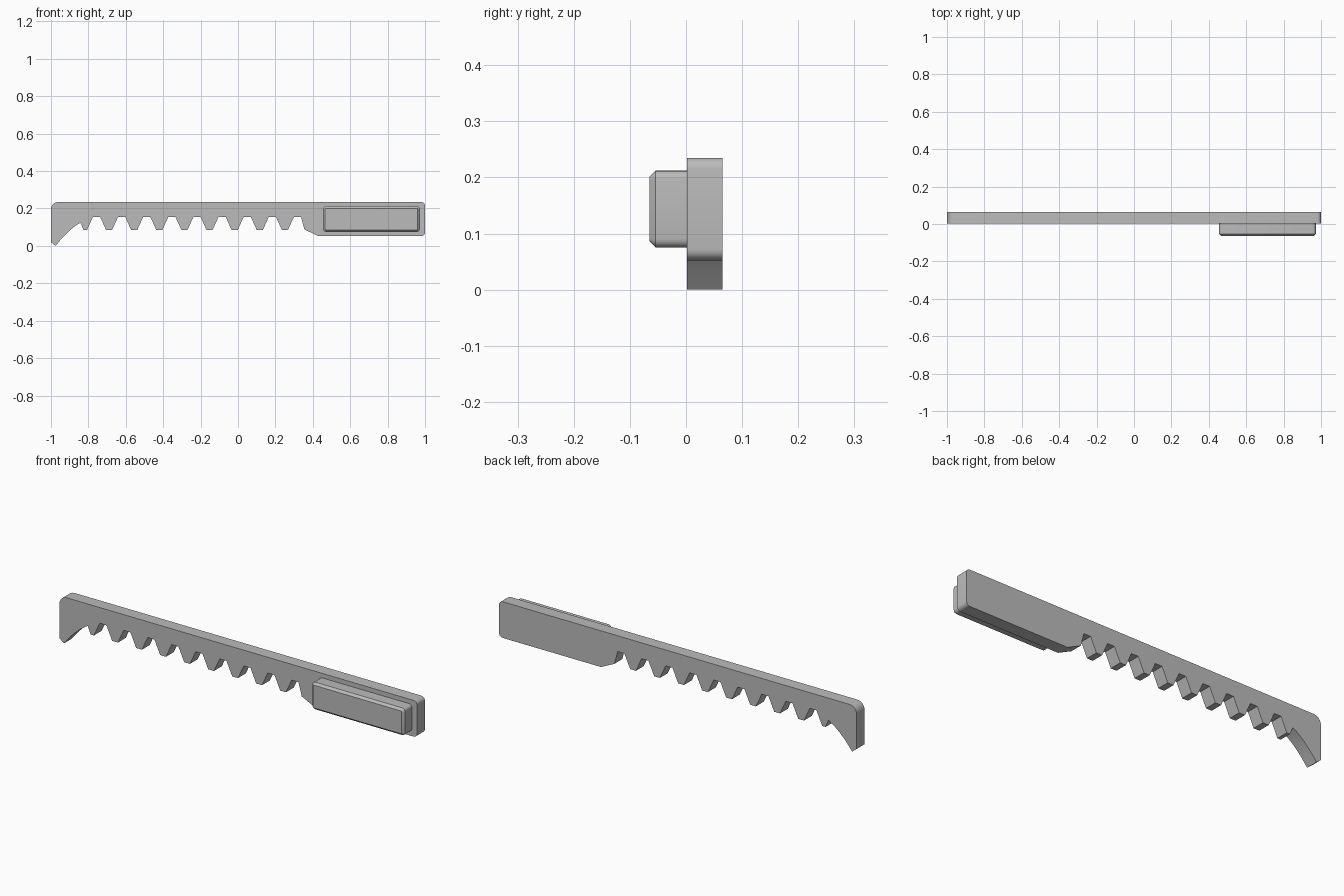
import bpy, bmesh, math

cube = bpy.data.objects.get("Cube")
if cube:
    bpy.data.objects.remove(cube, do_unlink=True)

grey = bpy.data.materials.new("plain_grey")
grey.use_nodes = True
color = (0.5, 0.5, 0.5, 1)
grey.diffuse_color = color
grey.node_tree.nodes["Principled BSDF"].inputs["Base Color"].default_value = color


def arc(cx, cz, r, start, end, steps=6):
    """Points on a circle in the x-z plane, angles in degrees."""
    angles = [math.radians(start + (end - start) * i / steps) for i in range(steps + 1)]
    return [(cx + r * math.cos(a), cz + r * math.sin(a)) for a in angles]


def extrude_profile(name, points, y_front, y_back):
    """Solid made from an x-z outline pushed along y."""
    bm = bmesh.new()
    face = bm.faces.new([bm.verts.new((x, y_front, z)) for x, z in points])
    moved = bmesh.ops.extrude_face_region(bm, geom=[face])["geom"]
    bmesh.ops.translate(bm, vec=(0, y_back - y_front, 0),
                        verts=[v for v in moved if isinstance(v, bmesh.types.BMVert)])
    bmesh.ops.recalc_face_normals(bm, faces=bm.faces)
    mesh = bpy.data.meshes.new(name)
    bm.to_mesh(mesh)
    bm.free()
    mesh.materials.append(grey)
    obj = bpy.data.objects.new(name, mesh)
    bpy.context.collection.objects.link(obj)
    return obj


def shade(obj):
    bpy.ops.object.select_all(action='DESELECT')
    obj.select_set(True)
    bpy.context.view_layer.objects.active = obj
    bpy.ops.object.shade_smooth_by_angle(angle=math.radians(30))


# Toothed bar: top edge and rounded corners
TOP, BASE, ROOT, TIP = 0.235, 0.052, 0.155, 0.085
outline = arc(-0.96, TOP - 0.04, 0.04, 180, 90)
outline += arc(0.98, TOP - 0.02, 0.02, 90, 0)
outline += arc(0.98, BASE + 0.02, 0.02, 0, -90)
outline += [(0.43, BASE), (0.355, 0.088)]

# Gaps between teeth, from the grip towards the hook
gaps, first, pitch = 9, 0.318, 0.1343
for i in range(gaps):
    c = first - i * pitch
    if i:
        outline.append((c + 0.051, TIP))
    outline += [(c + 0.019, ROOT), (c - 0.019, ROOT), (c - 0.051, TIP)]

# Curved hook at the far end
outline += [(-0.826, TIP), (-0.842, 0.124)]
for i in range(1, 7):
    t = i / 6
    outline.append((-0.842 - 0.133 * t, 0.124 - 0.124 * (0.6 * t + 0.4 * t * t)))
outline.append((-1.0, 0.02))
shade(extrude_profile("toothed_bar", outline, 0.002, 0.065))

# Grip block with rounded corners and a chamfered front rim
x0, x1, z0, z1, r = 0.455, 0.972, 0.075, 0.212, 0.016
corners = [(x1 - r, z1 - r, 90), (x1 - r, z0 + r, 0), (x0 + r, z0 + r, -90), (x0 + r, z1 - r, 180)]
block_outline = [p for cx, cz, a in corners for p in arc(cx, cz, r, a, a - 90, 5)]
block = extrude_profile("grip_block", block_outline, -0.065, 0.003)
bm = bmesh.new()
bm.from_mesh(block.data)
rim = [e for e in bm.edges if all(v.co.y < -0.06 for v in e.verts)]
bmesh.ops.bevel(bm, geom=rim, offset=0.011, segments=1, affect='EDGES')
bm.to_mesh(block.data)
bm.free()
shade(block)
